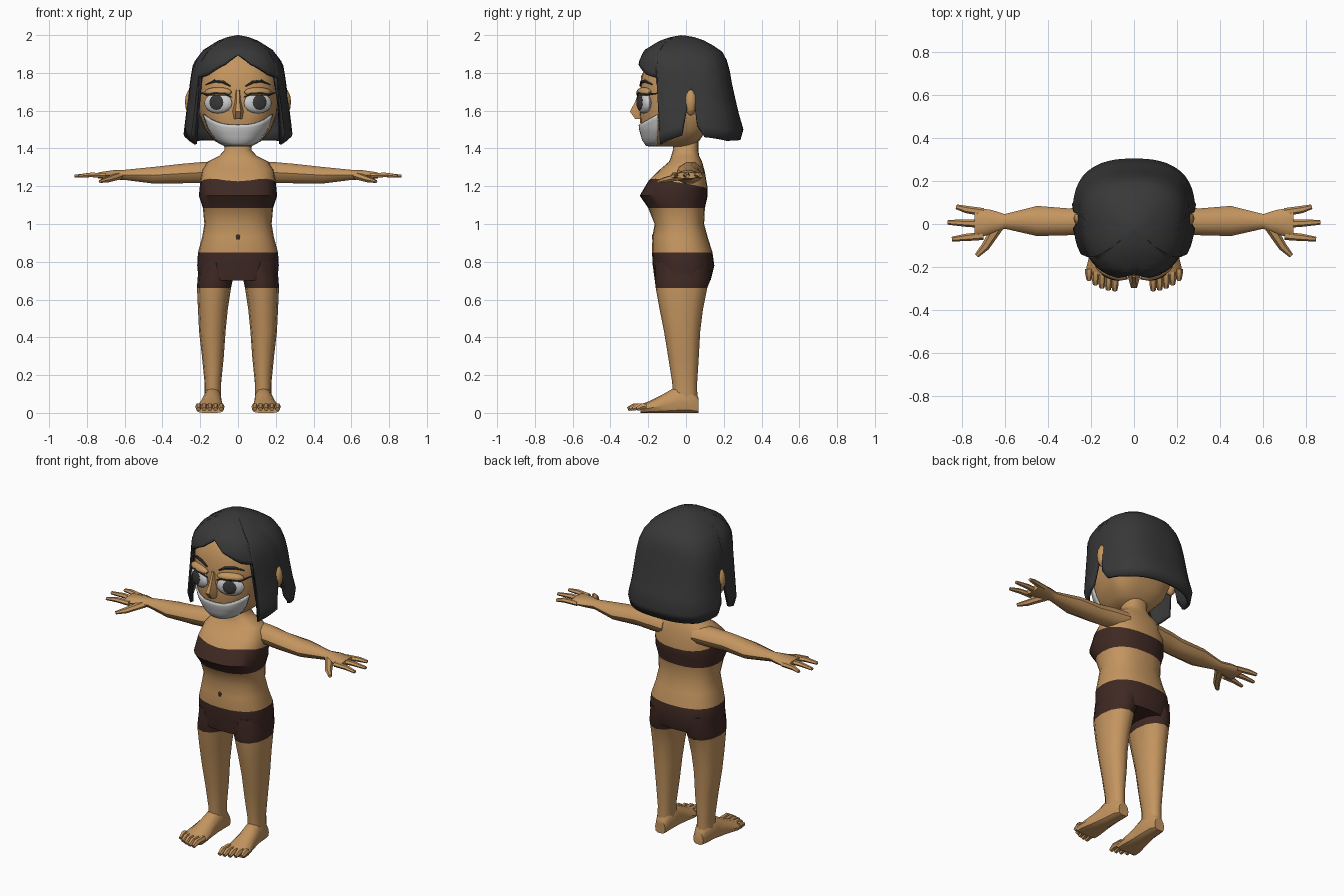
import bpy, math
from math import sin, cos, radians, copysign
from mathutils import Vector, Matrix

if "Cube" in bpy.data.objects:
    bpy.data.objects.remove(bpy.data.objects["Cube"])


def material(name, r, g, b):
    m = bpy.data.materials.new(name)
    m.use_nodes = True
    m.diffuse_color = (r, g, b, 1)
    node = next(n for n in m.node_tree.nodes if n.type == "BSDF_PRINCIPLED")
    node.inputs["Base Color"].default_value = (r, g, b, 1)
    node.inputs["Roughness"].default_value = 0.8
    return m


SKIN = material("skin tan", 0.55, 0.3, 0.115)
HAIR = material("hair charcoal", 0.04, 0.04, 0.04)
CLOTH = material("cloth brown", 0.05, 0.022, 0.017)
WHITE = material("soft white", 0.6, 0.6, 0.6)
SIDES = (("left", 1), ("right", -1))


def loft(name, rings, mats, pick=None, closed=True, caps=(True, True), solid=0, angle=40):
    """Skin a list of equal point rings; pick(segment) gives the material index."""
    n = len(rings[0])
    verts = [tuple(p) for ring in rings for p in ring]
    faces, slots = [], []
    for j in range(len(rings) - 1):
        for i in range(n if closed else n - 1):
            k = (i + 1) % n
            faces.append((j * n + i, j * n + n + i, j * n + n + k, j * n + k))
            slots.append(pick(j) if pick else 0)
    if caps[0]:
        faces.append(tuple(range(n)))
        slots.append(pick(0) if pick else 0)
    if caps[1]:
        last = len(rings) - 1
        faces.append(tuple(last * n + i for i in reversed(range(n))))
        slots.append(pick(last - 1) if pick else 0)
    me = bpy.data.meshes.new(name)
    me.from_pydata(verts, [], faces)
    for m in mats:
        me.materials.append(m)
    for poly, s in zip(me.polygons, slots):
        poly.material_index = s
    if all(caps):
        import bmesh
        bm = bmesh.new()
        bm.from_mesh(me)
        bmesh.ops.recalc_face_normals(bm, faces=bm.faces)
        bm.to_mesh(me)
        bm.free()
    me.shade_smooth()
    me.set_sharp_from_angle(angle=radians(angle))
    ob = bpy.data.objects.new(name, me)
    bpy.context.collection.objects.link(ob)
    if solid:
        mod = ob.modifiers.new("thickness", "SOLIDIFY")
        mod.thickness = solid
        mod.offset = -1
    return ob


def oval(row, a, n):
    """Point on a rounded outline: half width, front, widest y, back."""
    w, f, c, b = row
    s, k = sin(a), cos(a)
    return (copysign(w * abs(s) ** (2 / n), s),
            c + ((f if k > 0 else b) - c) * abs(k) ** (2 / n))


def interp(table, t):
    for lo, hi in zip(table, table[1:]):
        if t <= hi[0]:
            u = max(0, (t - lo[0]) / (hi[0] - lo[0]))
            return [p + (q - p) * u for p, q in zip(lo[1:], hi[1:])]
    return list(table[-1][1:])


def turn(n):
    return [math.tau * i / n for i in range(n)]


def tube(name, pts, radii, mat, sides=6, flat=1.0):
    pts = [Vector(p) for p in pts]
    rings = []
    for i, (p, r) in enumerate(zip(pts, radii)):
        d = (pts[min(i + 1, len(pts) - 1)] - pts[max(i - 1, 0)]).normalized()
        u = d.cross(Vector((0, 0, 1))).normalized()
        v = u.cross(d)
        rings.append([p + u * r * cos(a) + v * r * flat * sin(a) for a in turn(sides)])
    return loft(name, rings, [mat])


def ball(name, loc, radii, mat, rot=0, seg=16):
    rings = []
    place = Matrix.Translation(loc) @ Matrix.Rotation(rot, 4, "Z")
    for j in range(seg // 2 + 1):
        t = 0.04 + (math.pi - 0.08) * j / (seg // 2)
        rings.append([place @ Vector((radii[0] * sin(t) * cos(a), radii[1] * sin(t) * sin(a),
                                      radii[2] * cos(t))) for a in turn(seg)])
    return loft(name, rings, [mat])


# Torso: height, half width, front, back, front tilt
TORSO = [(1.5, .066, -.06, .065, 0), (1.39, .072, -.07, .065, 0), (1.36, .1, -.078, .07, 0),
         (1.33, .16, -.09, .085, 0), (1.285, .19, -.14, .1, .01), (1.22, .2, -.2, .115, .03),
         (1.15, .207, -.245, .115, 0), (1.085, .186, -.2, .1, 0), (1.0, .178, -.166, .096, 0),
         (.93, .19, -.178, .115, 0), (.85, .212, -.18, .14, 0), (.78, .216, -.176, .15, 0),
         (.7, .208, -.165, .13, 0)]
rings = []
for z, w, f, b, tilt in TORSO:
    ring = []
    for a in turn(24):
        dip = .8 * max(0, cos(a)) ** 8
        ring.append((*oval((w, f, (f + b) / 2, b), a, 2.4), z + tilt * (cos(a) - dip)))
    rings.append(ring)
loft("torso", rings, [SKIN, CLOTH], lambda j: int(j in (5, 6) or j >= 10))
ball("navel", (0, -.176, .93), (.012, .005, .016), CLOTH, seg=8)

# Limbs
LEG = [(.8, .115, .09, -.16, .13), (.7, .122, .093, -.165, .128), (.66, .127, .09, -.16, .112),
       (.55, .133, .079, -.14, .09), (.43, .136, .07, -.116, .075), (.3, .133, .058, -.095, .068),
       (.16, .133, .044, -.073, .059), (.07, .133, .044, -.07, .06)]
FOOT = [(.066, .13, .034, .08), (.03, .132, .046, .14), (-.05, .135, .05, .14),
        (-.12, .141, .059, .1), (-.2, .147, .074, .06), (-.24, .148, .074, .045)]
ARM = [(.1, .03, 1.275, .065, .055), (.2, .02, 1.272, .066, .058), (.3, .01, 1.267, .062, .054),
       (.45, .014, 1.258, .07, .046), (.6, .012, 1.26, .034, .028), (.66, .01, 1.26, .055, .026),
       (.74, .004, 1.257, .074, .017)]
FINGERS = [("back", .055, .825, .08), ("middle", 0, .865, .008), ("front", -.055, .845, -.07)]
for side, s in SIDES:
    rings = [[(s * (cx + p[0]), p[1], z) for p in
              (oval((w, f, (f + b) / 2, b), a, 2.2) for a in turn(12))]
             for z, cx, w, f, b in LEG]
    loft(side + "_leg", rings, [SKIN, CLOTH], lambda j: int(j < 2))
    # Feet have flat soles and five toes
    rings = [[(s * (cx + w * cos(a)), y, max(0, top * (.4 + .6 * sin(a)))) for a in turn(12)]
             for y, cx, w, top in FOOT]
    loft(side + "_foot", rings, [SKIN])
    for i in range(5):
        x, tip = .089 + .03 * i, -.308 + .003 * i * i
        tube(f"{side}_toe_{i + 1}", [(s * x, -.21, .032), (s * x, tip + .03, .034),
                                     (s * x, tip, .02)], (.018, .018, .012), SKIN)
    rings = [[(s * x, y + ry * cos(a), z + rz * sin(a)) for a in turn(10)]
             for x, y, z, ry, rz in ARM]
    loft(side + "_arm", rings, [SKIN])
    for label, y, tx, ty in FINGERS:
        tube(f"{side}_{label}_finger", [(s * .7, y, 1.257), (s * .78, (y + ty) / 2, 1.26),
             (s * tx, ty, 1.253)], (.019, .017, .011), SKIN, flat=.8)
    tube(side + "_thumb", [(s * .63, -.01, 1.255), (s * .69, -.105, 1.235),
                           (s * .73, -.147, 1.225)], (.026, .02, .011), SKIN, flat=.8)

# Head: height, half width, front, widest y, back
HEAD = [(1.41, .07, -.2, -.06, .02), (1.44, .125, -.222, -.02, .07), (1.5, .175, -.24, .02, .11),
        (1.58, .205, -.245, .02, .14), (1.68, .215, -.242, .02, .16), (1.78, .218, -.238, .02, .18),
        (1.88, .18, -.19, 0, .15), (1.94, .09, -.11, -.02, .08)]


def face(x, z, off):
    w, f, c, b = interp(HEAD, z)
    return (x, c + (f - c) * max(0, 1 - (abs(x) / w) ** 2.6) ** (1 / 2.6) - off, z)


rings = [[(*oval(row[1:], a, 2.6), row[0]) for a in turn(28)] for row in reversed(HEAD)]
loft("head", rings, [SKIN])

# Curved cover over the lower face
rings = []
for j in range(8):
    ring = []
    for i in range(-9, 10):
        u = i / 9
        z = 1.412 + (1.525 + .055 * u * u - 1.412) * (1 - j / 7)
        w, f, c, b = interp(HEAD, z)
        ring.append((*oval((w + .008, f - .009, c, b), radians(57 * u), 2.6), z))
    rings.append(ring)
loft("lower_face_cover", rings, [WHITE], closed=False, caps=(False, False), solid=.009)

# Nose
NOSE = [(1.71, .016, -.248), (1.65, .02, -.268), (1.595, .034, -.297), (1.555, .028, -.268)]
loft("nose", [[(-w, -.225, z), (-w * .4, y, z), (w * .4, y, z), (w, -.225, z)]
              for z, w, y in NOSE], [SKIN])

# Eyes, lids, lashes, brows and ears
for side, s in SIDES:
    rot = s * radians(22)
    out = Vector((sin(rot), -cos(rot), 0))
    eye = Vector((s * .105, -.222, 1.64))
    ball(side + "_eye", eye, (.08, .028, .055), WHITE, rot)
    ball(side + "_pupil", eye + out * .026 + Vector((0, 0, .004)), (.04, .008, .04), HAIR, rot)
    ball(side + "_eyelid", eye + Vector((0, 0, .058)), (.078, .03, .026), SKIN, rot)
    lash = [face(s * x, z, off) for x, z, off in
            ((.03, 1.67, .012), (.07, 1.69, .022), (.12, 1.694, .028), (.165, 1.685, .03),
             (.205, 1.697, .01))]
    tube(side + "_lash", lash, (.003, .006, .007, .007, .002), HAIR)
    brow = [face(s * x, z, .004) for x, z in
            ((.04, 1.73), (.08, 1.752), (.125, 1.757), (.17, 1.738))]
    tube(side + "_brow", brow, (.004, .008, .008, .003), HAIR)
    ball(side + "_ear", (s * .245, .025, 1.645), (.036, .034, .072), SKIN, seg=12)

# Bobbed hair: outline by height, then lower edge by angle from the front
BOB = [(1.41, .265, -.24, .05, .26), (1.44, .28, -.24, .05, .285), (1.48, .29, -.245, .05, .31),
       (1.6, .27, -.25, .05, .275), (1.75, .255, -.258, .05, .242), (1.85, .238, -.257, .03, .225),
       (1.92, .186, -.222, 0, .188), (1.97, .107, -.14, -.02, .1), (1.99, .055, -.08, -.02, .04),
       (2.0, .005, -.025, -.02, -.015)]
EDGE = [(0, 1.9), (13, 1.845), (37, 1.79), (53, 1.775), (54.5, 1.42), (80, 1.47), (87, 1.7),
        (89, 1.7), (91, 1.52), (98, 1.46), (130, 1.44), (180, 1.445)]
half = sorted({e[0] for e in EDGE} | set(range(0, 180, 8)))
angles = half + [360 - a for a in reversed(half[1:-1])]
rings = []
for share in (.003, .02, .05, .1, .16, .24, .34, .46, .6, .75, .9, 1):
    ring = []
    for a in angles:
        low = interp(EDGE, min(a, 360 - a))[0]
        z = 2 - (2 - low) * share
        ring.append((*oval(interp(BOB, z), radians(a), 2.5), z))
    rings.append(ring)
loft("bobbed_hair", rings, [HAIR], caps=(True, False), solid=.018, angle=50)
